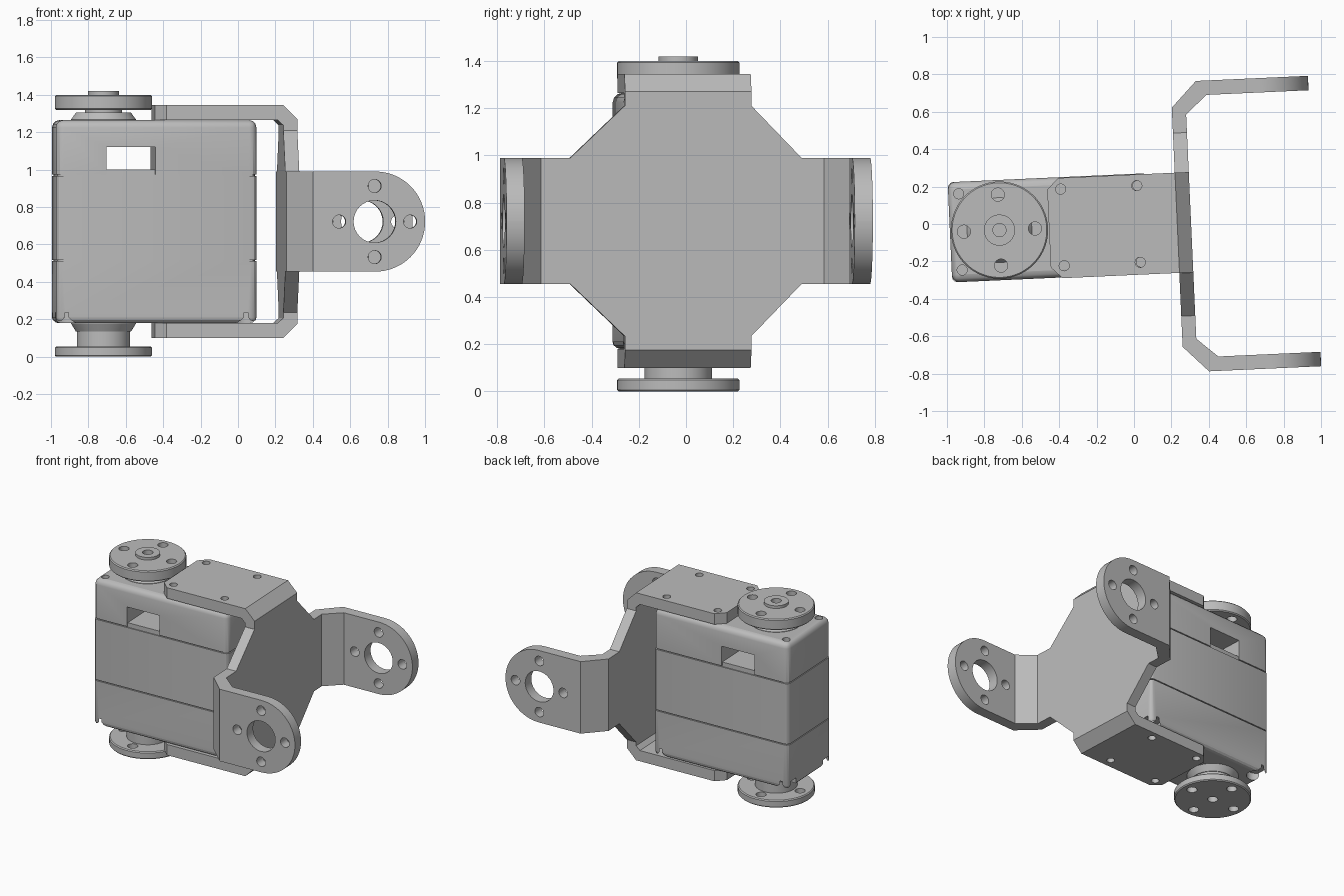
import bpy, bmesh, math
from mathutils import Matrix, Vector

cube = bpy.data.objects.get("Cube")
if cube:
    bpy.data.objects.remove(cube, do_unlink=True)

grey = bpy.data.materials.new("plain grey")
grey.use_nodes = True
COLOUR = (0.5, 0.5, 0.5, 1)
grey.diffuse_color = COLOUR
grey.node_tree.nodes["Principled BSDF"].inputs["Base Color"].default_value = COLOUR

MID_Z = 0.7225      # height of the bracket's middle
AXIS_X = -0.72      # output shaft position
parts = []


def finish(name, bm):
    bmesh.ops.recalc_face_normals(bm, faces=bm.faces)
    mesh = bpy.data.meshes.new(name)
    bm.to_mesh(mesh)
    bm.free()
    mesh.materials.append(grey)
    obj = bpy.data.objects.new(name, mesh)
    bpy.context.collection.objects.link(obj)
    return obj


def part(name, bm):
    obj = finish(name, bm)
    parts.append(obj)
    return obj


def prism(points, place, low, high):
    """Extrude a 2D outline; place(u, v, d) maps it into space."""
    bm = bmesh.new()
    face = bm.faces.new([bm.verts.new(place(u, v, low)) for u, v in points])
    new = bmesh.ops.extrude_face_region(bm, geom=[face])["geom"]
    shift = Vector(place(0, 0, high)) - Vector(place(0, 0, low))
    bmesh.ops.translate(bm, vec=shift, verts=[g for g in new if isinstance(g, bmesh.types.BMVert)])
    return bm


def block(x0, x1, half_y, z0, z1):
    outline = [(x0, -half_y), (x1, -half_y), (x1, half_y), (x0, half_y)]
    return prism(outline, lambda x, y, z: (x, y, z), z0, z1)


def bevel(bm, rule, offset, segments):
    edges = [e for e in bm.edges if rule(*(v.co for v in e.verts))]
    bmesh.ops.bevel(bm, geom=edges, offset=offset, segments=segments,
                    profile=0.5, affect="EDGES", clamp_overlap=False)


def lathe(profile):
    bm = bmesh.new()
    verts = [bm.verts.new((AXIS_X + r, 0, z)) for r, z in profile]
    edges = [bm.edges.new(pair) for pair in zip(verts, verts[1:])]
    bmesh.ops.spin(bm, geom=verts + edges, cent=(AXIS_X, 0, 0), axis=(0, 0, 1),
                   angle=math.tau, steps=64)
    bmesh.ops.remove_doubles(bm, verts=bm.verts, dist=0.0001)
    return bm


def cut(obj, bm):
    cutter = finish("cutter", bm)
    cutter.hide_render = True
    mod = obj.modifiers.new("cut", "BOOLEAN")
    mod.operation, mod.solver, mod.object = "DIFFERENCE", "EXACT", cutter
    bpy.context.view_layer.objects.active = obj
    bpy.ops.object.modifier_apply(modifier=mod.name)
    bpy.data.objects.remove(cutter, do_unlink=True)


def drill(obj, centres, radius, depth, along_y=False):
    """Cut round holes at the given centres."""
    bm = bmesh.new()
    for c in centres:
        turn = Matrix.Rotation(math.pi / 2, 4, "X") if along_y else Matrix()
        bmesh.ops.create_cone(bm, cap_ends=True, segments=32, radius1=radius, radius2=radius,
                              depth=depth, matrix=Matrix.Translation(c) @ turn)
    cut(obj, bm)


def vertical(a, b):
    return abs(a.z - b.z) > 0.01


CROSS = [(0.19, 0), (-0.19, 0), (0, 0.19), (0, -0.19)]
LEFT, RIGHT, HALF = -0.985, 0.088, 0.268

# Servo housing: three stacked shells over a slightly smaller core
bm = block(LEFT, RIGHT, HALF, 0.18, 0.511)
bevel(bm, lambda a, b: vertical(a, b) or a.z + b.z < 0.4, 0.03, 3)
lower = part("housing_bottom", bm)

bm = block(LEFT, RIGHT, HALF, 0.518, 0.967)
bevel(bm, vertical, 0.03, 3)
part("housing_middle", bm)

bm = block(LEFT, RIGHT, HALF, 0.974, 1.265)
bevel(bm, lambda a, b: vertical(a, b) or a.z + b.z > 2.4, 0.04, 3)
upper = part("housing_top", bm)

bm = block(LEFT + 0.008, RIGHT - 0.008, HALF - 0.008, 0.3, 1.0)
bevel(bm, vertical, 0.03, 3)
part("housing_core", bm)

# Cable window through the top shell, screw holes and corner recesses
cut(upper, block(-0.715, -0.455, 0.5, 0.95, 1.12))
corners = [(x, y) for x in (-0.929, 0.03) for y in (-0.204, 0.204)]
drill(upper, [(x, y, 1.25) for x, y in corners], 0.027, 0.1)
drill(lower, [(x, y, 0.18) for x, y in corners], 0.065, 0.11)
drill(lower, [(x, y, 0.25) for x, y in corners], 0.027, 0.1)

# Output horns above and below the housing
top_horn = part("top_horn", lathe([
    (0, 1.35), (0.035, 1.35), (0.035, 1.42), (0.083, 1.42), (0.083, 1.4), (0.253, 1.4),
    (0.26, 1.393), (0.26, 1.327), (0.253, 1.32), (0.1, 1.32), (0.1, 1.305),
    (0.147, 1.305), (0.174, 1.268), (0.174, 1.26), (0, 1.26)]))
bottom_horn = part("bottom_horn", lathe([
    (0, 0.04), (0.035, 0.04), (0.035, 0), (0.253, 0), (0.26, 0.007), (0.26, 0.048),
    (0.253, 0.055), (0.143, 0.055), (0.143, 0.135), (0.148, 0.135), (0.174, 0.178),
    (0.174, 0.185), (0, 0.185)]))
for horn, z in ((top_horn, 1.36), (bottom_horn, 0.03)):
    drill(horn, [(AXIS_X + x, y, z) for x, y in CROSS], 0.035, 0.12)

# Bracket web: a cross-shaped plate
ARM_Y, ARM_H = -0.028, 0.2675
half_web = [(-0.274, 0.4875), (-0.504, ARM_H), (ARM_Y - 0.6, ARM_H)]
other_half = [(ARM_Y + 0.6, ARM_H), (0.476, ARM_H), (0.264, 0.4875)]
top_edge = other_half + half_web
outline = top_edge + [(y, -z) for y, z in reversed(top_edge)]
part("bracket_web", prism(outline, lambda y, z, x: (x, y, z + MID_Z), 0.23, 0.305))

# Straps that hold the housing at top and bottom
strap = [(-0.455, 0.6225), (0.231, 0.6225), (0.305, 0.5475), (0.305, 0.4875),
         (0.23, 0.4875), (0.23, 0.515), (0.2, 0.543), (-0.455, 0.543)]
for name, s in (("top_strap", 1), ("bottom_strap", -1)):
    bm = prism(strap, lambda x, z, y: (x, y, MID_Z + s * z), -0.272, 0.264)
    bevel(bm, lambda a, b: vertical(a, b) and a.x + b.x < -0.9, 0.06, 1)
    obj = part(name, bm)
    drill(obj, [(x, y, MID_Z + s * 0.58) for x in (-0.383, 0.024) for y in (-0.206, 0.204)],
          0.027, 0.2)

# Side arms with rounded, drilled ends
arm = [(0.23, 0.6), (0.305, 0.6), (0.418, 0.7), (0.965, 0.7),
       (0.965, 0.777), (0.365, 0.777), (0.23, 0.64)]
for name, s in (("left_arm", 1), ("right_arm", -1)):
    bm = prism(arm, lambda x, y, z: (x, ARM_Y + s * y, z), MID_Z - ARM_H, MID_Z + ARM_H)
    bevel(bm, lambda a, b: not vertical(a, b) and a.x + b.x > 1.92, ARM_H - 0.001, 16)
    obj = part(name, bm)
    centre = Vector((0.695, ARM_Y + s * 0.738, MID_Z))
    drill(obj, [centre], 0.113, 0.3, True)
    drill(obj, [centre + Vector((u, 0, v)) for u, v in CROSS], 0.035, 0.3, True)

# Turn the whole assembly slightly and shade it
turn = Matrix.Rotation(math.radians(2.6), 4, "Z")
bpy.ops.object.select_all(action="DESELECT")
for obj in parts:
    obj.data.transform(turn)
    obj.select_set(True)
bpy.context.view_layer.objects.active = parts[0]
bpy.ops.object.shade_smooth_by_angle(angle=math.radians(30))
